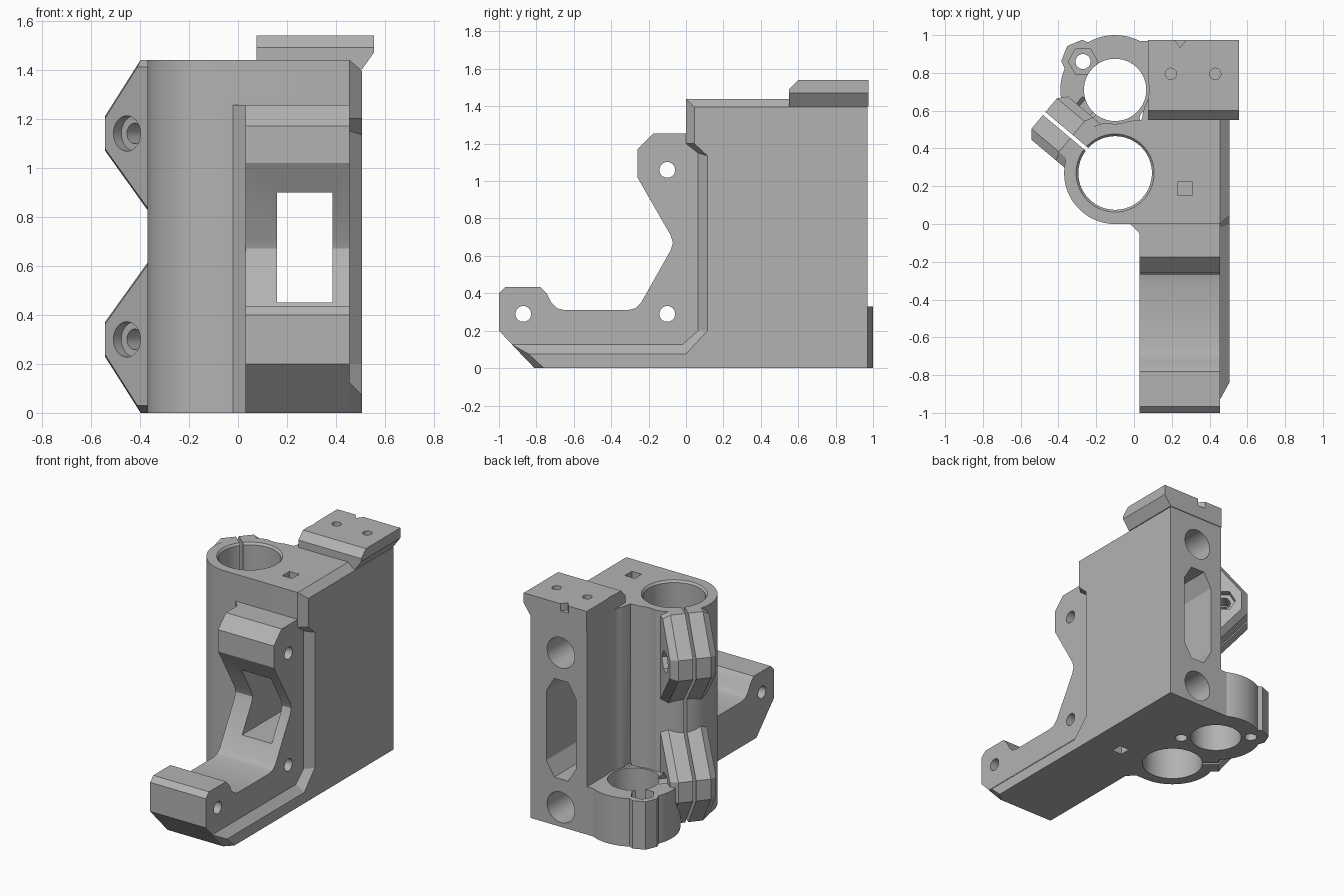
import bpy, bmesh
from math import cos, sin, pi, radians
from mathutils import Vector

cube = bpy.data.objects.get("Cube")
if cube:
    bpy.data.objects.remove(cube, do_unlink=True)

grey = bpy.data.materials.new("plain grey")
grey.use_nodes = True
grey.diffuse_color = (0.45, 0.45, 0.45, 1)
grey.node_tree.nodes["Principled BSDF"].inputs["Base Color"].default_value = (0.45, 0.45, 0.45, 1)

# Frames: profile axis a, profile axis b, extrusion axis, origin
X, Y, Z, O = Vector((1, 0, 0)), Vector((0, 1, 0)), Vector((0, 0, 1)), Vector((0, 0, 0))
UP, SIDE, BACK = (X, Y, Z, O), (Y, Z, X, O), (X, Z, Y, O)
A = radians(140)
CLAMP = (Vector((cos(A), sin(A), 0)), Z, Vector((sin(A), -cos(A), 0)), Vector((-0.1, 0.27, 0)))


def loft(name, frame, *sections):
    """Closed solid through sections of (points, depth)."""
    a, b, c, o = frame
    bm = bmesh.new()
    rings = [[bm.verts.new(o + a * p + b * q + c * d) for p, q in pts] for pts, d in sections]
    n = len(rings[0])
    for r, s in zip(rings, rings[1:]):
        for i in range(n):
            j = (i + 1) % n
            bm.faces.new((r[i], r[j], s[j], s[i]))
    bm.faces.new(rings[0])
    bm.faces.new(rings[-1])
    bmesh.ops.recalc_face_normals(bm, faces=bm.faces)
    me = bpy.data.meshes.new(name)
    bm.to_mesh(me)
    bm.free()
    me.materials.append(grey)
    ob = bpy.data.objects.new(name, me)
    bpy.context.collection.objects.link(ob)
    return ob


def prism(name, frame, pts, d0, d1):
    return loft(name, frame, (pts, d0), (pts, d1))


def circle(x, y, r, n=48):
    return [(x + r * cos(2 * pi * i / n), y + r * sin(2 * pi * i / n)) for i in range(n)]


def rect(x0, x1, y0, y1):
    return [(x0, y0), (x1, y0), (x1, y1), (x0, y1)]


def combine(target, tool, op):
    mod = target.modifiers.new("join", 'BOOLEAN')
    mod.operation, mod.solver, mod.object = op, 'EXACT', tool
    bpy.context.view_layer.objects.active = target
    bpy.ops.object.modifier_apply(modifier=mod.name)
    bpy.data.objects.remove(tool, do_unlink=True)


# Main block and tall clamp tube
body = prism("bracket_body", UP, [(-0.1, 0), (0.455, 0), (0.455, 0.97), (0.075, 0.97),
                                  (0.075, 0.71), (0.04, 0.55), (-0.1, 0.54)], 0, 1.44)
adds = [prism("clamp_tube", UP, circle(-0.1, 0.27, 0.27, 72), 0, 1.44)]

# Low rod seat with a screw lug
adds += [prism("rod_seat", UP, circle(-0.1, 0.71, 0.29, 72), 0, 0.33),
         prism("seat_web", UP, rect(-0.1, 0.2, 0.4, 0.97), 0, 0.33),
         prism("screw_lug", UP, circle(-0.275, 0.865, 0.11, 8), 0, 0.33)]

# Side plate with chamfered rim
rim = [(-0.81, 0), (-0.93, 0.125), (-0.02, 0.125), (0.065, 0.2), (0.065, 1.15),
       (0, 1.2), (0, 1.44), (0.97, 1.44), (0.97, 0)]
face = [(-0.76, 0), (-0.84, 0.075), (0, 0.075), (0.115, 0.2), (0.115, 1.135),
        (0.045, 1.2), (0.045, 1.395), (0.97, 1.395), (0.97, 0)]
adds.append(loft("side_plate", SIDE, (rim, 0.3), (rim, 0.455), (face, 0.505)))

# Front arm with its curved throat
arm = [(0.1, 0), (-0.81, 0), (-1, 0.2), (-1, 0.4), (-0.965, 0.435), (-0.78, 0.435),
       (-0.742, 0.395), (-0.72, 0.35), (-0.69, 0.32), (-0.65, 0.31), (-0.31, 0.31),
       (-0.27, 0.32), (-0.24, 0.35), (-0.082, 0.63), (-0.07, 0.67), (-0.082, 0.71),
       (-0.26, 1.02), (-0.26, 1.17), (-0.175, 1.255), (0.1, 1.255)]
adds.append(prism("front_arm", SIDE, arm, 0.03, 0.455))
adds.append(prism("arm_gusset", UP, [(-0.03, 0.03), (-0.02, 0), (0.03, -0.05),
                                     (0.1, -0.05), (0.1, 0.03)], 0, 1.255))

# Top flange at the back
flange = [(0.075, 1.4), (0.505, 1.4), (0.555, 1.47), (0.555, 1.54), (0.075, 1.54)]
low = [(x, min(z, 1.49)) for x, z in flange]
adds.append(loft("top_flange", BACK, (low, 0.55), (flange, 0.6), (flange, 0.975)))

# Clamp ears, mirrored in height and across the slit
ear = [(0.1, 0), (0.3, 0), (0.49, 0.23), (0.49, 0.37), (0.2, 0.68), (0.1, 0.68)]
for flip in (False, True):
    pts = [(u, 1.44 - z) for u, z in ear] if flip else ear
    mid = 1.14 if flip else 0.3
    small = [(0.1 + (u - 0.1) * 0.9, mid + (z - mid) * 0.9) for u, z in pts]
    for s in (-1, 1):
        adds.append(loft("clamp_ear", CLAMP, (pts, 0), (pts, s * 0.105), (small, s * 0.15)))

for part in adds:
    combine(body, part, 'UNION')

# Vertical bores, open channel above the rod seat and the clamp slit
cuts = [prism("tube_bore", UP, circle(-0.1, 0.27, 0.195, 64), -0.1, 1.6),
        prism("rod_bore", UP, circle(-0.1, 0.71, 0.165, 64), -0.1, 0.5),
        prism("rod_channel", UP, circle(-0.1, 0.71, 0.18, 64), 0.33, 1.6),
        loft("bore_lip", UP, (circle(-0.1, 0.27, 0.19, 64), 1.42),
             (circle(-0.1, 0.27, 0.215, 64), 1.45)),
        prism("clamp_slit", CLAMP, rect(0.1, 0.7, -0.1, 1.6), -0.01, 0.01)]

# Rod seat screws and nut pocket
for x, y in ((-0.27, 0.86), (0.07, 0.56)):
    cuts.append(prism("seat_screw", UP, circle(x, y, 0.04, 24), -0.1, 0.34))
cuts.append(prism("seat_nut", UP, circle(-0.27, 0.86, 0.078, 6), 0.22, 0.4))

# Clamp screws, counterbores and nut traps
for z in (0.3, 1.14):
    cuts += [prism("clamp_screw", CLAMP, circle(0.335, z, 0.042, 24), -0.3, 0.25),
             prism("clamp_counterbore", CLAMP, circle(0.335, z, 0.072, 32), -0.3, -0.1),
             prism("clamp_nut", CLAMP, circle(0.335, z, 0.075, 6), 0.11, 0.2)]

# Cross holes through the front arm
for y, z in ((-0.87, 0.29), (-0.1, 0.29), (-0.1, 1.06)):
    cuts.append(prism("arm_hole", SIDE, circle(y, z, 0.042, 32), -0.1, 0.6))

# Window, long rear slot, rear bores and their square nut traps
slot = [(0.16, 0.43), (0.22, 0.33), (0.325, 0.33), (0.385, 0.43),
        (0.385, 0.91), (0.325, 1.01), (0.22, 1.01), (0.16, 0.91)]
cuts += [prism("window", BACK, rect(0.16, 0.385, 0.45, 0.9), -0.5, 0.4),
         prism("rear_slot", BACK, slot, 0.3, 1.2)]
for z in (0.135, 1.2):
    cuts.append(prism("rear_bore", BACK, circle(0.275, z, 0.105), 0.35, 1.2))
for z0, z1 in ((-0.1, 0.13), (1.2, 1.6)):
    cuts.append(prism("square_trap", UP, rect(0.233, 0.308, 0.15, 0.226), z0, z1))

# Flange holes and edge notch
for x in (0.195, 0.43):
    cuts.append(prism("flange_hole", UP, circle(x, 0.795, 0.03, 24), 1.38, 1.6))
cuts.append(prism("flange_notch", UP, [(0.21, 0.98), (0.245, 0.935), (0.28, 0.98)], 1.49, 1.6))

for part in cuts:
    combine(body, part, 'DIFFERENCE')

bpy.ops.object.select_all(action='DESELECT')
body.select_set(True)
bpy.context.view_layer.objects.active = body
bpy.ops.object.shade_smooth_by_angle(angle=radians(25))
